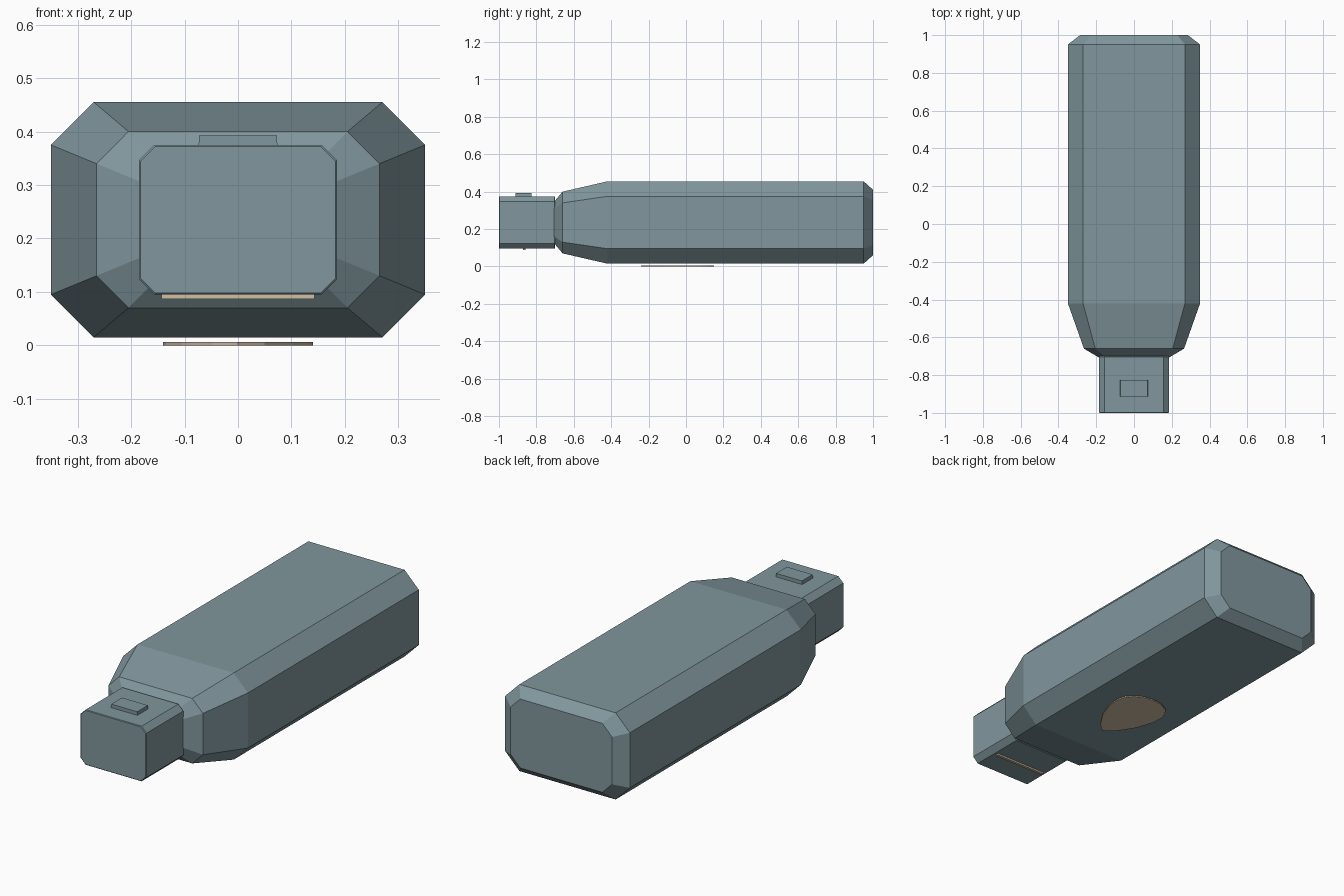
import bpy, bmesh
from mathutils import Vector

cube = bpy.data.objects.get("Cube")
if cube:
    bpy.data.objects.remove(cube, do_unlink=True)


def make_material(name, colour):
    mat = bpy.data.materials.new(name)
    mat.use_nodes = True
    mat.diffuse_color = (*colour, 1)
    mat.node_tree.nodes["Principled BSDF"].inputs["Base Color"].default_value = (*colour, 1)
    return mat


grey = make_material("blue grey", (0.22, 0.31, 0.34))
tan = make_material("tan", (0.65, 0.53, 0.38))


def octagon(y, w, h, c, z):
    """Chamfered rectangle across the y axis: half width, half height, chamfer."""
    corners = [(w, h - c), (w - c, h), (c - w, h), (-w, h - c),
               (-w, c - h), (c - w, -h), (w - c, -h), (w, c - h)]
    return [Vector((x, y, z + dz)) for x, dz in corners]


def loft(name, rings, mat):
    """Skin a stack of matching rings and cap both ends."""
    bm = bmesh.new()
    loops = [[bm.verts.new(p) for p in ring] for ring in rings]
    n = len(loops[0])
    for a, b in zip(loops, loops[1:]):
        for i in range(n):
            j = (i + 1) % n
            bm.faces.new((a[i], a[j], b[j], b[i]))
    bm.faces.new(loops[0])
    bm.faces.new(loops[-1])
    bmesh.ops.recalc_face_normals(bm, faces=bm.faces)
    mesh = bpy.data.meshes.new(name)
    bm.to_mesh(mesh)
    bm.free()
    mesh.materials.append(mat)
    obj = bpy.data.objects.new(name, mesh)
    bpy.context.collection.objects.link(obj)
    return obj


def slab(name, outline, z0, z1, mat, inset=1.0):
    """Extrude a flat outline upwards."""
    return loft(name, [[Vector((x, y, z0)) for x, y in outline],
                       [Vector((x * inset, y, z1)) for x, y in outline]], mat)


def rectangle(w, y0, y1):
    return [(-w, y0), (w, y0), (w, y1), (-w, y1)]


# Main casing: tapered neck, long body, bevelled rear
casing = [(-0.71, 0.18, 0.105, 0.035), (-0.66, 0.265, 0.165, 0.06),
          (-0.42, 0.35, 0.22, 0.08), (0.95, 0.35, 0.22, 0.08),
          (1.0, 0.285, 0.175, 0.055)]
loft("casing", [octagon(*s, 0.235) for s in casing], grey)

# Plug with a fine edge bevel at both ends
plug = [(-1.0, 0.182, 0.137, 0.027), (-0.997, 0.185, 0.14, 0.028),
        (-0.703, 0.185, 0.14, 0.028), (-0.70, 0.182, 0.137, 0.027)]
loft("plug", [octagon(*s, 0.235) for s in plug], grey)

# Raised catch on top of the plug
slab("plug_catch", rectangle(0.074, -0.912, -0.826), 0.37, 0.393, grey, 0.98)

# Thin strip below the plug
slab("plug_strip", rectangle(0.143, -0.872, -0.858), 0.087, 0.096, tan)

# Rounded pick-shaped plate below the casing, mirrored across x
half = [(0.05, -0.195), (0.105, -0.11), (0.135, -0.02), (0.14, 0.04),
        (0.127, 0.085), (0.1, 0.118), (0.055, 0.142)]
outline = [(0, -0.24)] + half + [(0, 0.15)] + [(-x, y) for x, y in reversed(half)]
slab("underside_plate", outline, 0.0, 0.006, tan)
